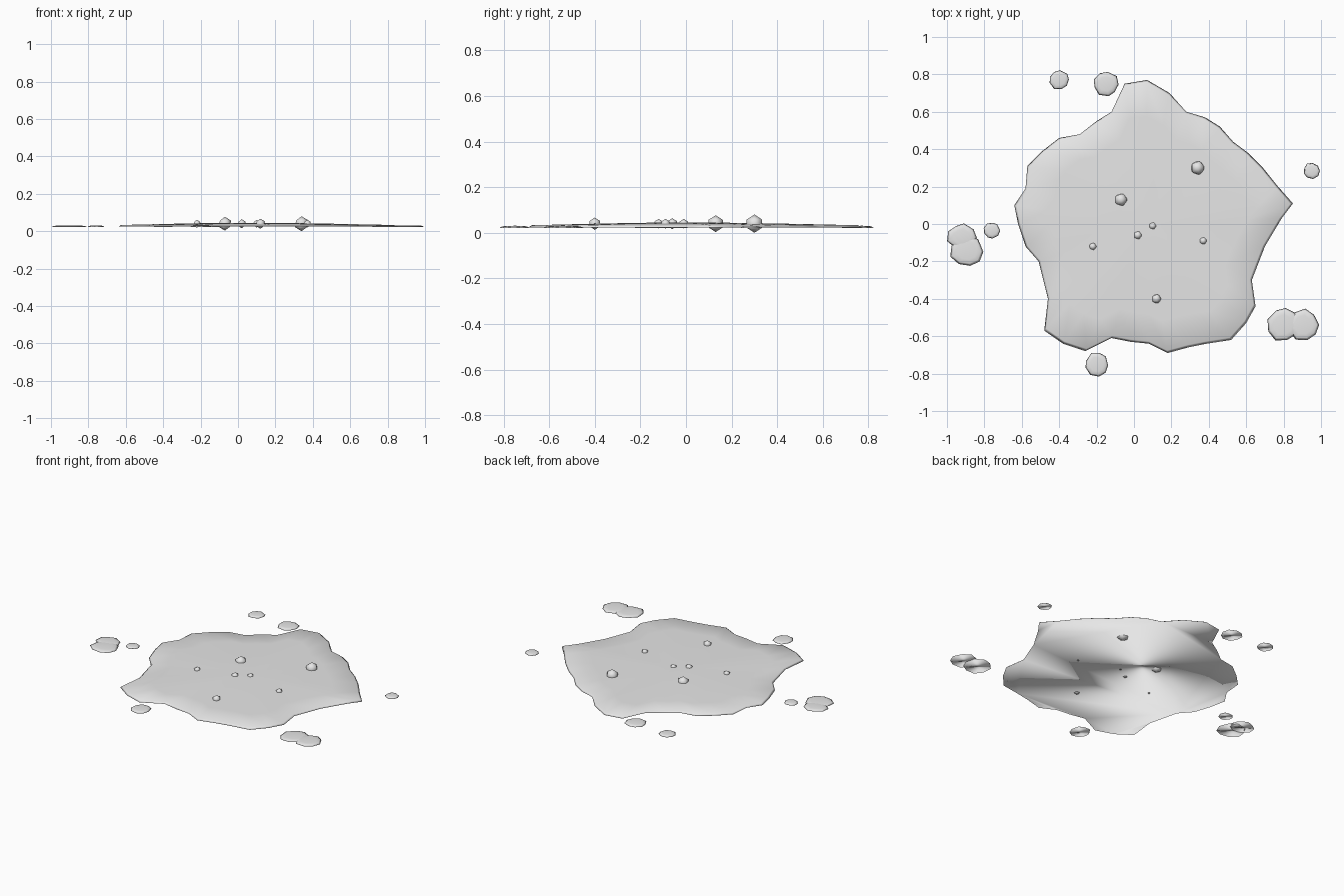
import bpy
import bmesh
import math
import random
from mathutils import Vector

cube = bpy.data.objects.get("Cube")
if cube:
    bpy.data.objects.remove(cube, do_unlink=True)

random.seed(4)

grey = bpy.data.materials.new("plain grey")
grey.use_nodes = True
grey.diffuse_color = (0.8, 0.8, 0.8, 1)
grey.node_tree.nodes["Principled BSDF"].inputs["Base Color"].default_value = grey.diffuse_color

BASE = 0.024


def finish(bm, name):
    """Turn a bmesh into a smooth shaded grey object."""
    bmesh.ops.recalc_face_normals(bm, faces=bm.faces)
    for face in bm.faces:
        face.smooth = True
    mesh = bpy.data.meshes.new(name)
    bm.to_mesh(mesh)
    bm.free()
    mesh.materials.append(grey)
    obj = bpy.data.objects.new(name, mesh)
    bpy.context.collection.objects.link(obj)
    return obj


def flat_blob(name, outline, centre, rings, peak):
    """Flat-bottomed sheet: the outline shrinks towards the centre as it rises."""
    bm = bmesh.new()
    centre = Vector(centre)
    loops = []
    for scale, z in rings:
        loop = []
        for point in outline:
            p = centre.lerp(Vector(point), scale)
            loop.append(bm.verts.new((p.x, p.y, z)))
        loops.append(loop)
    count = len(outline)
    for low, high in zip(loops, loops[1:]):
        for i in range(count):
            j = (i + 1) % count
            bm.faces.new((low[i], low[j], high[j], high[i]))
    top = bm.verts.new((centre.x, centre.y, peak))
    for i in range(count):
        bm.faces.new((loops[-1][i], loops[-1][(i + 1) % count], top))
    bm.faces.new(loops[0])
    return finish(bm, name)


# Main puddle with a ragged edge, clockwise from the back tip
puddle_edge = [
    (-.05, .75), (.07, .77), (.19, .70), (.28, .60), (.38, .57), (.46, .52),
    (.53, .44), (.61, .38), (.69, .30), (.77, .20), (.85, .11), (.79, .03),
    (.70, -.12), (.63, -.30), (.65, -.44), (.60, -.53), (.52, -.62),
    (.39, -.64), (.29, -.66), (.18, -.69), (.08, -.64), (-.02, -.63),
    (-.12, -.61), (-.26, -.68), (-.38, -.64), (-.48, -.57), (-.46, -.40),
    (-.51, -.20), (-.58, -.12), (-.62, 0), (-.64, .10), (-.58, .19),
    (-.57, .31), (-.49, .39), (-.40, .46), (-.29, .48), (-.20, .55), (-.12, .60),
]
flat_blob("puddle", puddle_edge, (.06, 0),
          [(1, BASE), (.98, .033), (.75, .037), (.5, .041), (.25, .044)], .045)

# Small droplets splashed around the puddle: x, y, half width, half depth
droplets = {
    "back_left_droplet": (-.40, .77, .052, .054),
    "back_droplet": (-.15, .75, .068, .068),
    "side_droplet": (.95, .285, .044, .044),
    "inner_droplet": (-.76, -.035, .045, .045),
    "rear_pair_droplet": (-.92, -.07, .08, .07),
    "front_pair_droplet": (-.895, -.14, .09, .09),
    "inner_corner_droplet": (.795, -.54, .09, .09),
    "outer_corner_droplet": (.905, -.54, .085, .085),
    "front_droplet": (-.20, -.75, .062, .065),
}
SIDES = 9
for name, (x, y, half_x, half_y) in droplets.items():
    edge = []
    for i in range(SIDES):
        angle = -math.tau * (i + random.uniform(-.15, .15)) / SIDES
        size = random.uniform(.93, 1.05) if i else 1
        edge.append((x + half_x * size * math.cos(angle),
                     y + half_y * size * math.sin(angle)))
    # the outermost droplet reaches exactly to the left and right limits
    edge = [(max(-1, min(1, px)), py) for px, py in edge]
    flat_blob(name, edge, (x, y), [(1, BASE - .002), (.85, .028), (.6, .030)], .031)

# Faceted bubbles half sunk in the puddle: x, y, radius
bubbles = [
    (.34, .30, .04), (-.07, .13, .037), (.12, -.40, .027), (-.22, -.12, .021),
    (.02, -.06, .024), (.10, -.01, .021), (.37, -.09, .021),
]
for x, y, radius in bubbles:
    bm = bmesh.new()
    bmesh.ops.create_icosphere(bm, subdivisions=1, radius=radius)
    bmesh.ops.translate(bm, verts=bm.verts, vec=(x, y, .04))
    finish(bm, "bubble")
